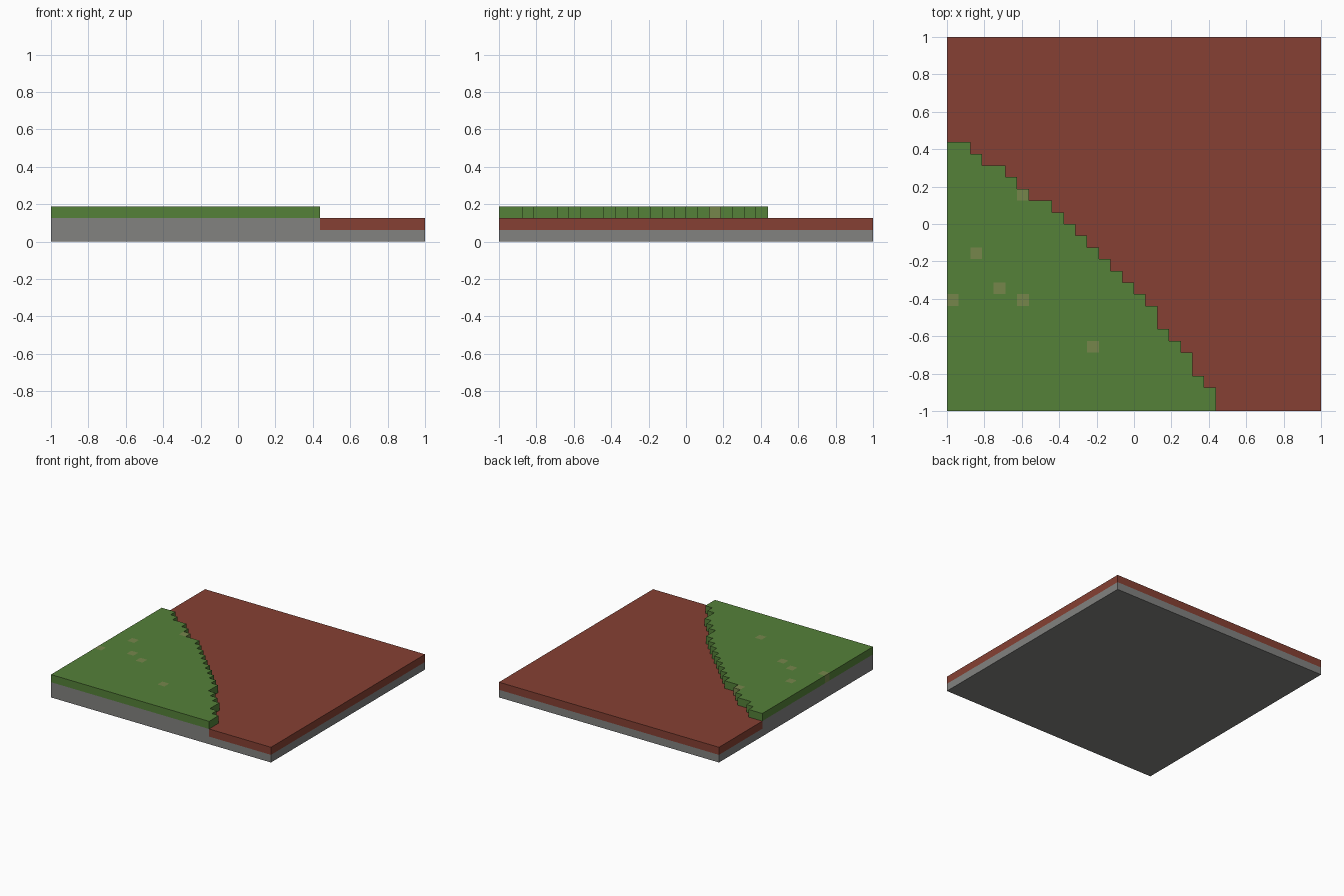
import bpy, bmesh, math

cube = bpy.data.objects.get("Cube")
if cube:
    bpy.data.objects.remove(cube, do_unlink=True)

N = 32            # cells along each side of the tile
C = 2.0 / N       # cell size, also the layer height


def material(name, rgb):
    """Flat material from 0-255 sRGB values."""
    lin = [((v / 255 + 0.055) / 1.055) ** 2.4 for v in rgb]
    m = bpy.data.materials.new(name)
    m.use_nodes = True
    m.diffuse_color = (*lin, 1)
    bsdf = m.node_tree.nodes["Principled BSDF"]
    bsdf.inputs["Base Color"].default_value = (*lin, 1)
    bsdf.inputs["Roughness"].default_value = 1.0
    return m


stone = material("stone grey", (130, 130, 128))
clay = material("red clay", (134, 64, 51))
grass = material("grass green", (85, 129, 57))
dry = material("dry grass", (118, 134, 75))


def layer(name, cells, level, mats, spots=()):
    """Closed solid one cell thick, made of the given grid cells."""
    bm = bmesh.new()
    verts = {}

    def v(i, j, k):
        if (i, j, k) not in verts:
            verts[i, j, k] = bm.verts.new((i * C - 1, j * C - 1, k * C))
        return verts[i, j, k]

    lo, hi = level, level + 1
    for i, j in sorted(cells):
        ring = [(i, j), (i + 1, j), (i + 1, j + 1), (i, j + 1)]
        sides = [(i, j - 1), (i + 1, j), (i, j + 1), (i - 1, j)]
        faces = [[(*p, hi) for p in ring], [(*p, lo) for p in reversed(ring)]]
        # walls only where the neighbouring cell is empty
        for n, side in enumerate(sides):
            if side not in cells:
                a, b = ring[n], ring[(n + 1) % 4]
                faces.append([(*a, lo), (*b, lo), (*b, hi), (*a, hi)])
        for f in faces:
            face = bm.faces.new([v(*p) for p in f])
            face.material_index = 1 if (i, j) in spots else 0
    # merge flat areas of one colour
    bmesh.ops.dissolve_limit(bm, angle_limit=math.radians(1), verts=bm.verts[:],
                             edges=bm.edges[:], delimit={'MATERIAL'})
    me = bpy.data.meshes.new(name)
    bm.to_mesh(me)
    bm.free()
    for m in mats:
        me.materials.append(m)
    ob = bpy.data.objects.new(name, me)
    bpy.context.collection.objects.link(ob)
    return ob


# depth of the grassy corner in each column, from the left edge of the tile
depth = [23, 23, 22, 21, 21, 20, 19, 18, 18, 17, 16, 15, 14, 13, 12, 11, 10,
         9, 7, 6, 5, 3, 2]
tile = {(i, j) for i in range(N) for j in range(N)}
corner = {(i, j) for i, d in enumerate(depth) for j in range(d)}
dry_spots = {(6, 18), (2, 13), (4, 10), (0, 9), (6, 9), (12, 5)}

# stone slab, raised stone under the grass, clay ground, grass on top
layer("stone_base", tile, 0, [stone])
layer("stone_step", corner, 1, [stone])
layer("clay_ground", tile - corner, 1, [clay])
layer("grass_corner", corner, 2, [grass, dry], dry_spots)
